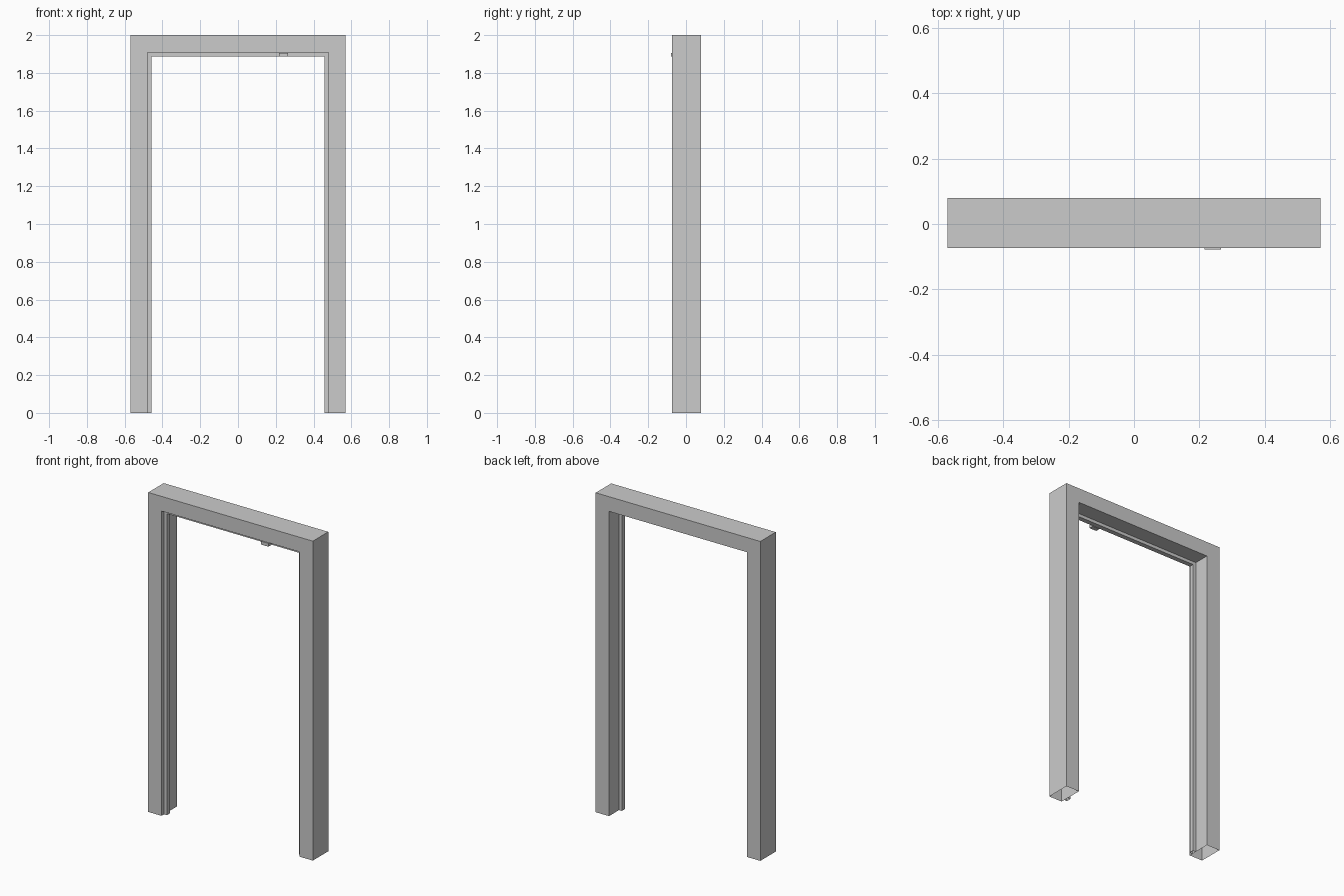
import bpy, bmesh

if "Cube" in bpy.data.objects:
    bpy.data.objects.remove(bpy.data.objects["Cube"])

HALF_W, TOP = 0.57, 2.0


def sweep_portal(name, profile, closed):
    """Sweep an (inset, y) profile up one jamb, across the head and down; ends stay open."""
    bm = bmesh.new()
    rings = []
    for sx, up in ((-1, 0), (-1, 1), (1, 1), (1, 0)):
        rings.append([bm.verts.new((sx * (HALF_W - i), y, up * (TOP - i)))
                      for i, y in profile])
    n = len(profile)
    for a, b in zip(rings, rings[1:]):
        for k in range(n if closed else n - 1):
            j = (k + 1) % n
            bm.faces.new((a[k], a[j], b[j], b[k]))
    bmesh.ops.recalc_face_normals(bm, faces=bm.faces)
    return finish(name, bm)


def finish(name, bm):
    mesh = bpy.data.meshes.new(name)
    bm.to_mesh(mesh)
    bm.free()
    obj = bpy.data.objects.new(name, mesh)
    bpy.context.collection.objects.link(obj)
    return obj


# Hollow jambs and head
sweep_portal("door_frame",
             [(0, -0.074), (0.092, -0.074), (0.092, 0.079), (0, 0.079)], True)

# Door stop strip running round the opening
sweep_portal("door_stop",
             [(0.092, -0.05), (0.112, -0.05), (0.112, -0.02), (0.092, -0.02)], True)

# Small catch under the head
bpy.ops.mesh.primitive_cube_add(size=1, location=(0.241, -0.064, 1.896))
catch = bpy.context.object
catch.name = "catch"
catch.scale = (0.05, 0.029, 0.021)
